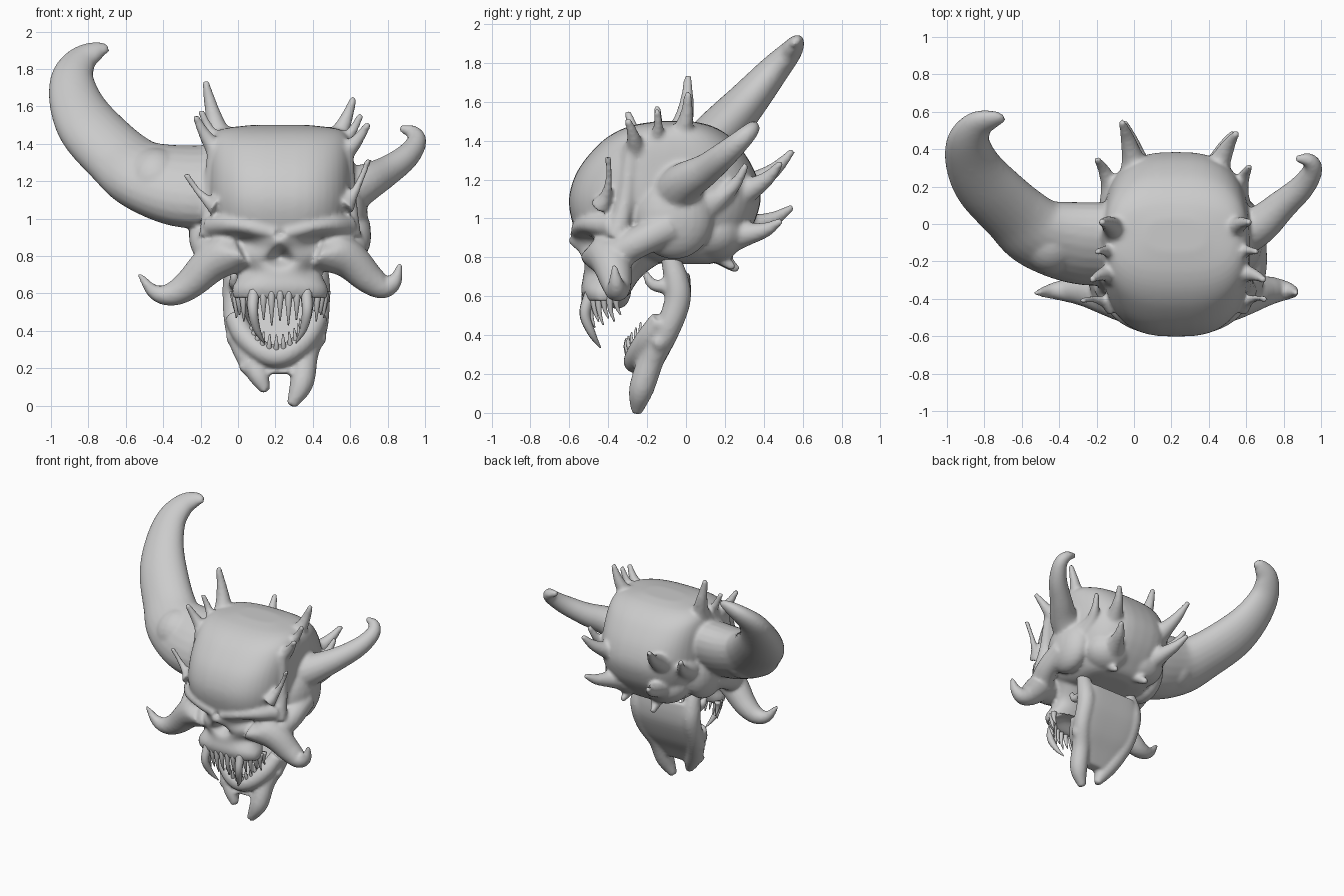
import bpy, bmesh, math
from mathutils import Vector

CX = 0.225  # the skull's own mirror plane
bone = bpy.data.materials.new("bone_grey")
bone.diffuse_color = (0.6, 0.6, 0.6, 1)


def mirror(pts, c=CX):
    return [(2 * c - p[0],) + tuple(p[1:]) for p in pts]


def spline(pts, sub):
    """Smooth curve through points of any four values."""
    p = [Vector(q) for q in pts]
    p = [2 * p[0] - p[1]] + p + [2 * p[-1] - p[-2]]
    path = []
    for k in range(1, len(p) - 2):
        a, b, c, d = p[k - 1:k + 3]
        for i in range(sub):
            t = i / sub
            path.append(0.5 * (2 * b + (c - a) * t + (2 * a - 5 * b + 4 * c - d) * t * t
                               + (3 * b - a - 3 * c + d) * t ** 3))
    return path + [p[-2]]


def skin(bm, rings):
    """Join rings of points into a closed solid."""
    vs = [[bm.verts.new(p) for p in r] for r in rings]
    n = len(vs[0])
    for a, b in zip(vs, vs[1:]):
        for i in range(n):
            j = (i + 1) % n
            bm.faces.new((a[i], a[j], b[j], b[i]))
    bm.faces.new(vs[0][::-1])
    bm.faces.new(vs[-1])


def loft(bm, rows, power=2.5, n=48, c=CX):
    """Stack rounded-box sections given as (z, front y, back y, half width)."""
    rings = []
    for z, f, b, w in spline(rows, 5):
        ring = []
        for i in range(n):
            a = 2 * math.pi * i / n
            co, s = math.cos(a), math.sin(a)
            ring.append((c + w * math.copysign(abs(co) ** (2 / power), co),
                         (f + b) / 2 + (b - f) / 2 * math.copysign(abs(s) ** (2 / power), s), z))
        rings.append(ring)
    skin(bm, rings)


def tube(bm, pts, n=16, sub=6, flat=0):
    """Sweep a circle along a path of (x, y, z, radius); flat thins it across the up-forward slope."""
    path = spline(pts, sub)
    slope = Vector((0, -0.7071, 0.7071))
    side, rings = None, []
    for i, q in enumerate(path):
        t = (path[min(i + 1, len(path) - 1)].xyz - path[max(i - 1, 0)].xyz).normalized()
        side = t.orthogonal() if side is None else side - t * side.dot(t)
        side.normalize()
        up = t.cross(side)
        r = max(q.w, 0.003)
        ring = []
        for j in range(n):
            a = 2 * math.pi * j / n
            o = r * (math.cos(a) * side + math.sin(a) * up)
            ring.append(q.xyz + o - slope * (o.dot(slope) * flat))
        rings.append(ring)
    skin(bm, rings)


def spike(bm, base, tip, r, bend=(0, 0, 0), end=0.004, flare=1.0):
    b, t, k = Vector(base), Vector(tip), Vector(bend)
    tube(bm, [(*b, r * flare), (*(b.lerp(t, 0.3) + 0.8 * k), r * 0.78),
              (*(b.lerp(t, 0.65) + 0.9 * k), r * 0.48), (*t, end)], 12, 4)


def ball(bm, c, r):
    geo = bmesh.ops.create_uvsphere(bm, u_segments=24, v_segments=14, radius=1)
    for v in geo["verts"]:
        v.co = Vector([c[i] + r[i] * v.co[i] for i in range(3)])


def finish(name, bm, voxel=0, smooth=6):
    """Make an object; with a voxel size its solids are fused and smoothed."""
    bmesh.ops.recalc_face_normals(bm, faces=bm.faces)
    me = bpy.data.meshes.new(name)
    bm.to_mesh(me)
    bm.free()
    ob = bpy.data.objects.new(name, me)
    bpy.context.collection.objects.link(ob)
    if voxel:
        m = ob.modifiers.new("fuse", 'REMESH')
        m.mode, m.voxel_size = 'VOXEL', voxel
        m = ob.modifiers.new("soften", 'SMOOTH')
        m.factor, m.iterations = 0.5, smooth
        bpy.context.view_layer.update()
        dg = bpy.context.evaluated_depsgraph_get()
        me = bpy.data.meshes.new_from_object(ob.evaluated_get(dg))
        ob.modifiers.clear()
        ob.data = me
    me.materials.clear()
    me.materials.append(bone)
    for f in me.polygons:
        f.use_smooth = True
        f.material_index = 0
    return ob


# Skull: cranium, upper jaw, temples and cheek bones
bm = bmesh.new()
loft(bm, [(0.765, -0.1, 0.12, 0.13), (0.785, -0.22, 0.19, 0.24), (0.84, -0.4, 0.25, 0.31),
          (0.91, -0.545, 0.31, 0.35), (1.0, -0.59, 0.36, 0.38), (1.12, -0.6, 0.385, 0.395),
          (1.25, -0.555, 0.35, 0.395), (1.37, -0.46, 0.275, 0.39), (1.44, -0.37, 0.2, 0.37),
          (1.48, -0.27, 0.12, 0.31), (1.5, -0.15, 0.03, 0.16)], 2.8)
loft(bm, [(0.57, -0.52, -0.31, 0.25), (0.63, -0.54, -0.28, 0.255), (0.71, -0.53, -0.22, 0.22),
          (0.8, -0.55, -0.1, 0.25), (0.9, -0.575, 0.0, 0.33)], 2.3)
cheek = [(0.42, -0.44, 0.85, 0.12), (0.58, -0.39, 0.79, 0.105), (0.7, -0.36, 0.68, 0.083),
         (0.78, -0.355, 0.635, 0.063), (0.84, -0.36, 0.67, 0.04), (0.87, -0.37, 0.765, 0.012)]
cheek_low = [(0.03, -0.44, 0.85, 0.12), (-0.13, -0.39, 0.77, 0.105), (-0.26, -0.36, 0.65, 0.083),
             (-0.36, -0.355, 0.595, 0.063), (-0.45, -0.36, 0.61, 0.04), (-0.53, -0.37, 0.705, 0.012)]
tube(bm, cheek)
tube(bm, cheek_low)
arch = [(0.58, -0.39, 0.8, 0.09), (0.63, -0.24, 0.88, 0.08), (0.62, -0.08, 0.96, 0.09)]
brow = [(0.25, -0.56, 0.925, 0.03), (0.38, -0.545, 0.945, 0.045), (0.5, -0.48, 0.965, 0.055),
        (0.59, -0.37, 0.96, 0.06)]
ridge = [(0.6, -0.36, 0.9, 0.06), (0.59, -0.31, 1.1, 0.045), (0.57, -0.28, 1.38, 0.045)]
for part in (arch, brow, ridge):
    tube(bm, part)
    tube(bm, mirror(part))
for s in (-1, 1):
    ball(bm, (CX + s * 0.35, -0.06, 1.0), (0.12, 0.2, 0.21))
    ball(bm, (CX + s * 0.15, 0.14, 0.93), (0.19, 0.17, 0.15))

# Big horn, flattened, with its swollen root, and the small horn opposite
tube(bm, [(-0.08, -0.11, 1.17, 0.26), (-0.3, -0.1, 1.175, 0.255), (-0.5, -0.05, 1.23, 0.22),
          (-0.63, 0.05, 1.32, 0.19), (-0.785, 0.2, 1.475, 0.175), (-0.865, 0.33, 1.62, 0.145),
          (-0.885, 0.445, 1.755, 0.115), (-0.835, 0.53, 1.85, 0.086), (-0.75, 0.56, 1.9, 0.055),
          (-0.69, 0.56, 1.91, 0.022)], 24, 6, 0.3)
ball(bm, (-0.44, -0.09, 1.2), (0.17, 0.18, 0.18))
tube(bm, [(0.5, -0.06, 1.1, 0.16), (0.66, -0.01, 1.18, 0.11), (0.79, 0.1, 1.25, 0.083),
          (0.9, 0.2, 1.33, 0.068), (0.955, 0.29, 1.41, 0.053), (0.935, 0.34, 1.46, 0.04),
          (0.865, 0.35, 1.485, 0.018)])

# Spikes on the crown, temples and back of the head
for base, tip, r in [
        ((-0.08, -0.06, 1.38), (-0.175, 0.01, 1.74), 0.08), ((0.5, -0.06, 1.38), (0.62, 0.01, 1.65), 0.075),
        ((-0.08, -0.27, 1.33), (-0.23, -0.3, 1.55), 0.07), ((0.53, -0.27, 1.33), (0.7, -0.3, 1.51), 0.07),
        ((-0.08, -0.18, 1.38), (-0.2, -0.15, 1.58), 0.055), ((0.53, -0.18, 1.38), (0.66, -0.15, 1.56), 0.055),
        ((-0.11, -0.44, 1.06), (-0.28, -0.41, 1.24), 0.04), ((0.57, -0.44, 1.06), (0.7, -0.4, 1.32), 0.04),
        ((0.02, 0.24, 1.14), (-0.065, 0.55, 1.35), 0.08), ((0.42, 0.24, 1.12), (0.55, 0.49, 1.29), 0.08),
        ((0.05, 0.22, 0.95), (-0.055, 0.55, 1.06), 0.08), ((0.4, 0.22, 0.92), (0.53, 0.49, 0.99), 0.08),
        ((-0.1, 0.14, 1.08), (-0.2, 0.35, 1.24), 0.065), ((0.54, 0.12, 1.08), (0.62, 0.31, 1.28), 0.065),
        ((0.12, 0.12, 0.86), (0.1, 0.27, 0.735), 0.06), ((0.36, 0.12, 0.86), (0.38, 0.25, 0.745), 0.055)]:
    spike(bm, base, tip, r, (0, 0.02, -0.025), 0.018, 1.4)
skull = finish("skull", bm, 0.013, 6)

# Push in the eye sockets, nose hole, cheek hollows and palate
for v in skull.data.vertices:
    x, y, z = v.co
    dx = abs(x - CX)
    if y < -0.36:
        eye = math.exp(-((dx - 0.215) / 0.09) ** 2 - ((z - 0.875 - 0.12 * (dx - 0.21)) / 0.045) ** 2)
        nose = math.exp(-(dx / max(0.02, 0.06 - 0.45 * max(0, z - 0.77))) ** 2
                        - ((z - 0.795) / 0.045) ** 2)
        bridge = math.exp(-(dx / 0.05) ** 2 - ((z - 0.875) / 0.045) ** 2)
        hollow = math.exp(-((dx - 0.17) / 0.06) ** 2 - ((z - 0.72) / 0.04) ** 2)
        v.co.y += 0.075 * eye + 0.1 * nose - 0.035 * bridge + 0.02 * hollow
    if z < 0.6 and -0.52 < y < -0.2:
        v.co.z += 0.07 * math.exp(-(dx / 0.19) ** 4 - ((y + 0.36) / 0.11) ** 4)

# Lower jaw: side branches, hollow floor, lip and split chin
JX = 0.205
bm = bmesh.new()
branch = [(-0.01, -0.09, 0.83, 0.045), (-0.015, -0.05, 0.68, 0.065), (-0.015, -0.045, 0.57, 0.068),
          (-0.005, -0.1, 0.42, 0.065), (0.045, -0.175, 0.28, 0.066), (0.11, -0.23, 0.16, 0.055),
          (0.15, -0.25, 0.075, 0.025)]
tube(bm, branch)
tube(bm, mirror(branch[:5], JX) + [(0.34, -0.23, 0.12, 0.064), (0.285, -0.255, 0.0, 0.028)])
loft(bm, [(0.72, -0.02, 0.02, 0.2), (0.62, -0.02, 0.025, 0.22), (0.52, -0.04, 0.01, 0.23),
          (0.38, -0.11, -0.05, 0.22), (0.27, -0.2, -0.12, 0.18), (0.17, -0.27, -0.18, 0.11)], 3.5, c=JX)
lip = [(-0.02, -0.13, 0.48, 0.055), (0.03, -0.2, 0.38, 0.06), (0.11, -0.25, 0.3, 0.058),
       (JX, -0.26, 0.265, 0.062)]
tube(bm, lip + mirror(lip[:-1], JX)[::-1])
flare = [(0.01, -0.14, 0.37, 0.055), (-0.06, -0.14, 0.355, 0.025)]
corner = [(0.06, -0.22, 0.22, 0.05), (0.015, -0.23, 0.19, 0.022)]
hook = [(-0.01, -0.09, 0.65, 0.04), (-0.02, -0.17, 0.66, 0.03), (-0.02, -0.21, 0.72, 0.018)]
for part in (flare, corner, hook):
    tube(bm, part)
    tube(bm, mirror(part, JX))
finish("lower_jaw", bm, 0.013, 4)

# Upper teeth around the arch, with two long curved fangs
bm = bmesh.new()
count = 17
for i in range(count):
    a = math.pi * (i + 0.5) / count
    x, y = CX - 0.25 * math.cos(a), -0.34 - 0.175 * math.sin(a)
    length = 0.08 + 0.055 * math.sin(a) + 0.025 * (i % 2)
    spike(bm, (x, y, 0.61), (CX + (x - CX) * 0.97, y + 0.02, 0.59 - length), 0.023, (0, -0.012, 0))
fang = [(0.085, -0.49, 0.62, 0.032), (0.08, -0.52, 0.51, 0.028), (0.1, -0.485, 0.41, 0.02),
        (0.14, -0.44, 0.335, 0.004)]
tube(bm, fang, 10)
tube(bm, mirror(fang), 10)
finish("upper_teeth", bm)

# Lower teeth along the lip
bm = bmesh.new()
for i in range(11):
    a = math.pi * (i + 0.5) / 11
    c, s = math.cos(a), math.sin(a)
    x, y, z = JX - 0.14 * c, -0.2 - 0.09 * s, 0.39 - 0.1 * s
    spike(bm, (x, y, z), (JX - 0.125 * c, y - 0.02, z + 0.09), 0.018, (0, -0.01, 0))
finish("lower_teeth", bm)
